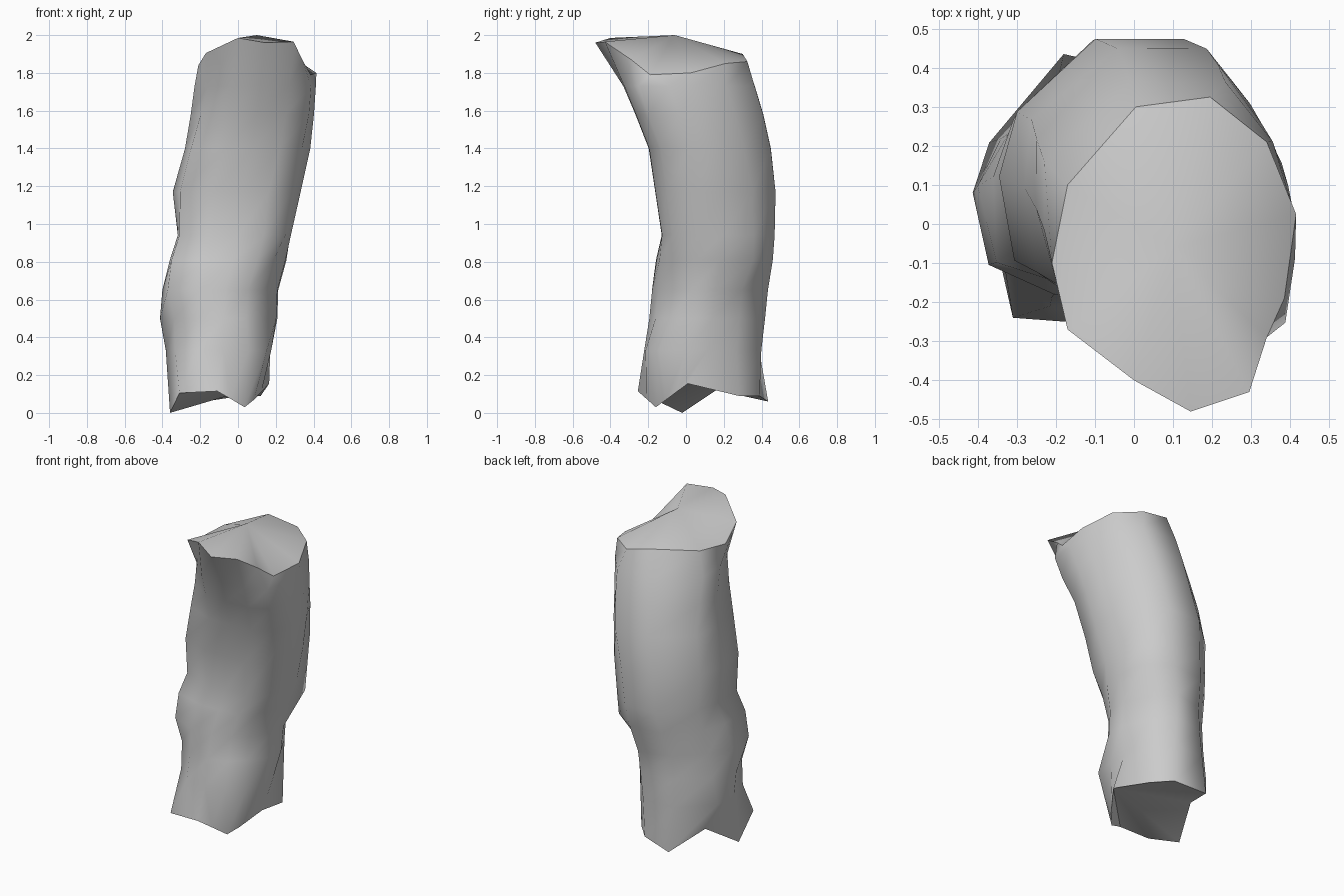
import bpy, bmesh, math

if "Cube" in bpy.data.objects:
    bpy.data.objects.remove(bpy.data.objects["Cube"])

# Top and bottom rims, twelve matching columns running counter-clockwise
TOP = [(.415, .025, 1.8), (.34, .21, 1.85), (.195, .325, 1.86), (.005, .3, 1.9),
       (-.17, .1, 1.86), (-.21, -.1, 1.84), (-.17, -.27, 1.905), (0, -.4, 1.985),
       (.145, -.48, 1.96), (.295, -.43, 1.965), (.34, -.29, 1.87), (.385, -.19, 1.79)]
BOTTOM = [(.165, .01, .155), (.12, .28, .09), (.02, .39, .09), (-.18, .435, .06),
          (-.27, .19, .14), (-.36, -.02, 0), (-.31, -.24, .105), (-.11, -.255, .115),
          (-.04, -.21, .075), (.035, -.16, .03), (.085, -.105, .07), (.125, -.05, .115)]
COLUMNS = [5, 36, 67, 106, 156, 186, 220, 250, 275, 298, 318, 342]

# Reach of the trunk in eight directions, by height
DIRECTIONS = [0, 35, 90, 135, 180, 215, 270, 315]
REACH = {
    .33: (.17, .265, .40, .41, .382, .33, .22, .21),
    .5: (.21, .27, .42, .395, .413, .325, .195, .15),
    .65: (.215, .28, .44, .39, .40, .365, .18, .145),
    .81: (.255, .39, .46, .407, .36, .345, .155, .18),
    .94: (.275, .40, .47, .415, .318, .295, .125, .23),
    1.17: (.33, .417, .475, .415, .345, .305, .16, .275),
    1.4: (.38, .42, .45, .375, .28, .275, .195, .335),
    1.58: (.395, .415, .41, .335, .25, .25, .265, .41),
    1.73: (.405, .412, .365, .295, .23, .24, .33, .455),
}


def ring(z, reach):
    """Cross-section at height z, held inside the eight reaches."""
    cx, cy = (reach[0] - reach[4]) / 2, (reach[2] - reach[6]) / 2
    radii = [h - cx * math.cos(math.radians(d)) - cy * math.sin(math.radians(d))
             for d, h in zip(DIRECTIONS, reach)]
    angles, loop = DIRECTIONS + [360], radii + radii[:1]
    points = []
    for a in COLUMNS:
        i = max(k for k in range(8) if angles[k] <= a)
        t = (a - angles[i]) / (angles[i + 1] - angles[i])
        rounded = loop[i] * (1 - t) + loop[i + 1] * t
        corner = min(r / math.cos(math.radians(a - d)) for r, d in zip(loop, angles)
                     if math.cos(math.radians(a - d)) > .3)
        mix = .95 if 30 < a < 230 else .6  # the rear is more angular than the front
        r = rounded * (1 - mix) + corner * mix
        points.append((cx + r * math.cos(math.radians(a)),
                       cy + r * math.sin(math.radians(a)), z))
    return points


# Trunk wall
bm = bmesh.new()
levels = [BOTTOM] + [ring(z, h) for z, h in REACH.items()] + [TOP]
rows = [[bm.verts.new(p) for p in level] for level in levels]
for low, high in zip(rows, rows[1:]):
    for i in range(12):
        j = (i + 1) % 12
        bm.faces.new((low[i], low[j], high[j], high[i]))

# Domed top
crown = bm.verts.new((.1, -.06, 2))
for i in range(12):
    bm.faces.new((rows[-1][i], rows[-1][(i + 1) % 12], crown))

# Ragged underside, spread from the notch on the right
for i in range(1, 11):
    bm.faces.new((rows[0][0], rows[0][i + 1], rows[0][i]))

# Crisp rims
for row in (rows[0], rows[-1]):
    for i in range(12):
        bm.edges.get((row[i], row[(i + 1) % 12])).smooth = False

mesh = bpy.data.meshes.new("bent_trunk")
bm.to_mesh(mesh)
bm.free()
trunk = bpy.data.objects.new("bent_trunk", mesh)
bpy.context.collection.objects.link(trunk)

# Plain grey surface
grey = bpy.data.materials.new("plain_grey")
grey.diffuse_color = (.6, .6, .6, 1)
grey.use_nodes = True
grey.node_tree.nodes["Principled BSDF"].inputs["Base Color"].default_value = grey.diffuse_color
mesh.materials.append(grey)

bpy.context.view_layer.objects.active = trunk
trunk.select_set(True)
bpy.ops.object.shade_smooth_by_angle(angle=math.radians(65), keep_sharp_edges=True)
